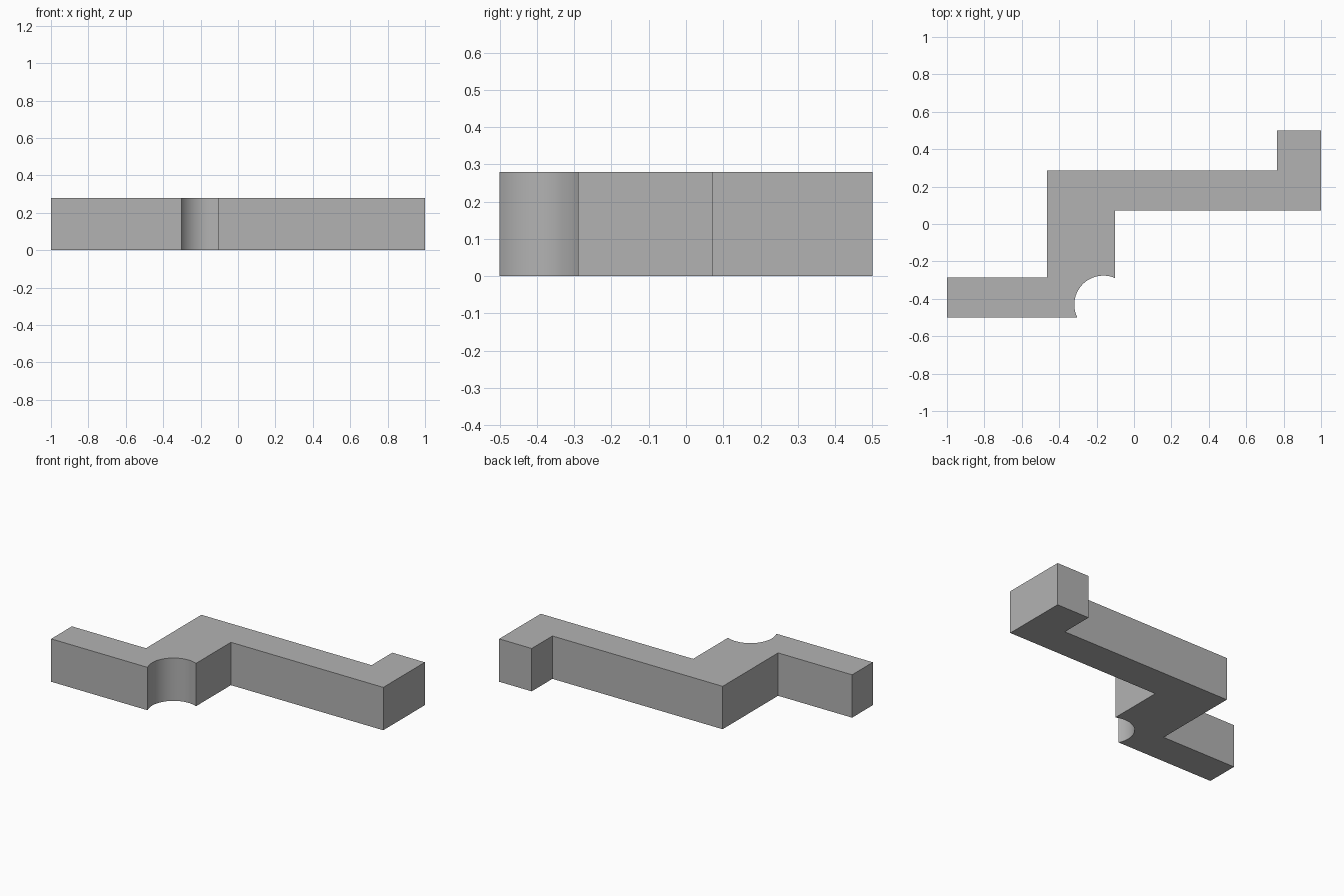
import bpy, bmesh, math

cube = bpy.data.objects.get("Cube")
if cube:
    bpy.data.objects.remove(cube)

HEIGHT = 0.28
CENTRE, RADIUS, SEGMENTS = (-0.164, -0.431), 0.155, 32

# Plain grey material
grey = bpy.data.materials.new("plain grey")
grey.use_nodes = True
grey.diffuse_color = (0.45, 0.45, 0.45, 1)
grey.node_tree.nodes["Principled BSDF"].inputs["Base Color"].default_value = grey.diffuse_color

# Concave round notch, from the front face round to the inner side face
start = math.pi + math.asin((CENTRE[1] + 0.5) / RADIUS)
end = math.acos((-0.101 - CENTRE[0]) / RADIUS)
notch = []
for i in range(SEGMENTS + 1):
    a = start + (end - start) * i / SEGMENTS
    notch.append((CENTRE[0] + RADIUS * math.cos(a), CENTRE[1] + RADIUS * math.sin(a)))

# Stepped bar outline, anticlockwise from the front right corner
outline = [(-1, -0.5)] + notch + [
    (-0.101, 0.071), (1, 0.071), (1, 0.5), (0.765, 0.5),
    (0.765, 0.286), (-0.465, 0.286), (-0.465, -0.286), (-1, -0.286)]

# Extrude the outline into a solid
bm = bmesh.new()
base = bm.faces.new([bm.verts.new((x, y, 0)) for x, y in outline])
top = bmesh.ops.extrude_face_region(bm, geom=[base], use_keep_orig=True)
raised = [v for v in top["geom"] if isinstance(v, bmesh.types.BMVert)]
bmesh.ops.translate(bm, verts=raised, vec=(0, 0, HEIGHT))
bmesh.ops.recalc_face_normals(bm, faces=bm.faces)
caps = [f for f in bm.faces if abs(f.normal.z) > 0.9]
bmesh.ops.triangulate(bm, faces=caps)

mesh = bpy.data.meshes.new("stepped_bar")
bm.to_mesh(mesh)
bm.free()
mesh.materials.append(grey)
bar = bpy.data.objects.new("stepped_bar", mesh)
bpy.context.collection.objects.link(bar)

# Smooth the notch, keep all other edges crisp
bpy.ops.object.select_all(action="DESELECT")
bar.select_set(True)
bpy.context.view_layer.objects.active = bar
bpy.ops.object.shade_smooth_by_angle(angle=math.radians(30))
